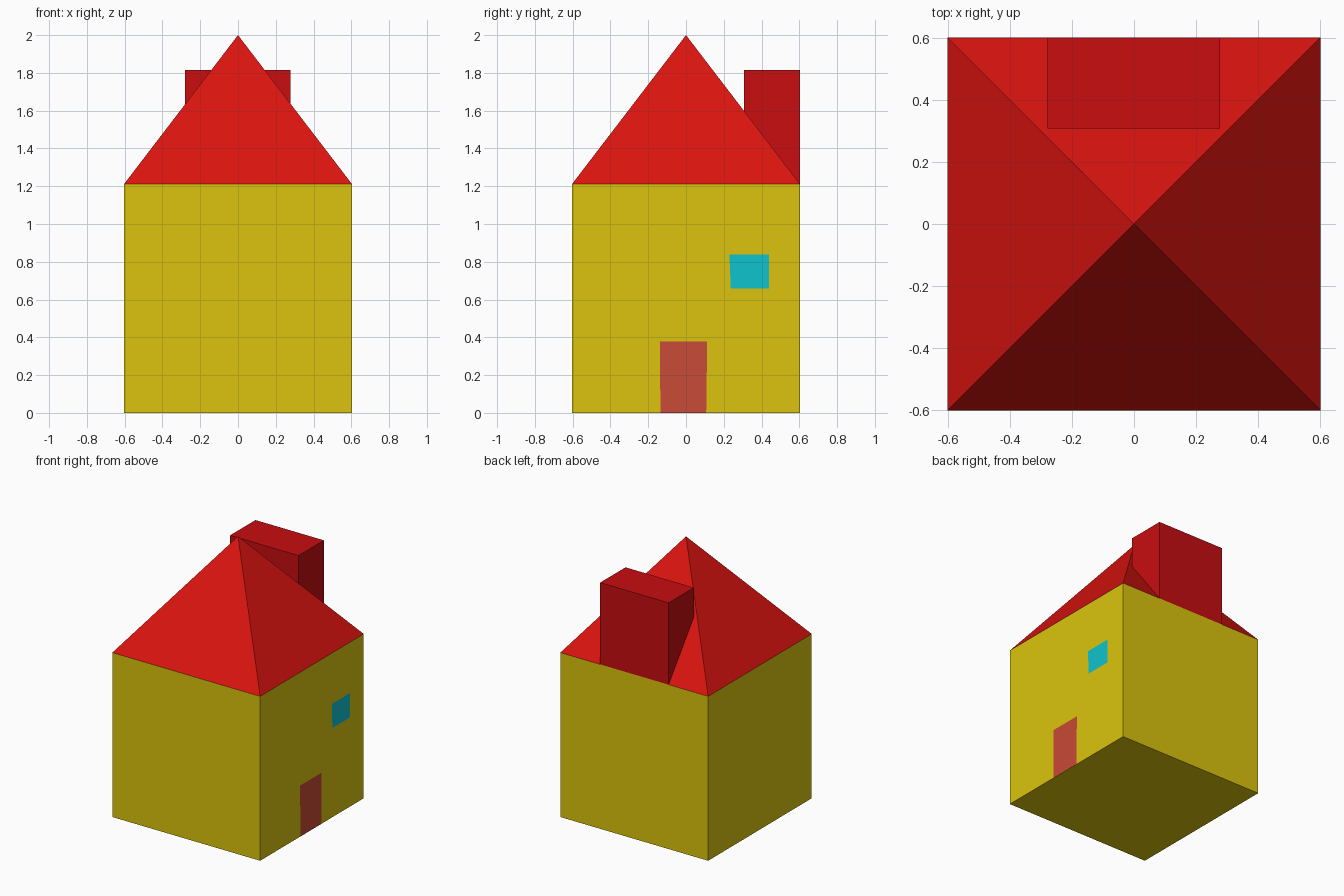
import bpy, bmesh

if "Cube" in bpy.data.objects:
    bpy.data.objects.remove(bpy.data.objects["Cube"])


def material(name, r, g, b):
    m = bpy.data.materials.new(name)
    m.diffuse_color = (r, g, b, 1)
    m.use_nodes = True
    m.node_tree.nodes["Principled BSDF"].inputs["Base Color"].default_value = m.diffuse_color
    return m


def make_object(name, bm, mat):
    bmesh.ops.recalc_face_normals(bm, faces=bm.faces)
    mesh = bpy.data.meshes.new(name)
    bm.to_mesh(mesh)
    bm.free()
    mesh.materials.append(mat)
    obj = bpy.data.objects.new(name, mesh)
    bpy.context.collection.objects.link(obj)
    return obj


def box(name, lo, hi, mat):
    bm = bmesh.new()
    bmesh.ops.create_cube(bm, size=1)
    for v in bm.verts:
        v.co = [lo[i] + (v.co[i] + 0.5) * (hi[i] - lo[i]) for i in range(3)]
    return make_object(name, bm, mat)


def wall_panel(name, outline, mat):
    # Flat patch just proud of the right wall; outline is (y, z)
    bm = bmesh.new()
    face = bm.faces.new([bm.verts.new((HALF + 0.001, y, z)) for y, z in outline])
    face.normal_update()
    obj = make_object(name, bm, mat)
    if obj.data.polygons[0].normal.x < 0:
        obj.data.flip_normals()
    return obj


HALF, EAVES, PEAK = 0.603, 1.212, 2.0
yellow = material("wall_yellow", 0.71, 0.55, 0.004)
red = material("roof_red", 0.71, 0.007, 0.005)
dark_red = material("chimney_red", 0.58, 0.004, 0.005)
cyan = material("window_cyan", 0.005, 0.55, 0.61)
brick = material("door_red", 0.58, 0.07, 0.038)

# Walls
box("walls", (-HALF, -HALF, 0), (HALF, HALF, EAVES), yellow)

# Pyramid roof: square base drawn up to the apex
bm = bmesh.new()
base = [bm.verts.new((x * HALF, y * HALF, EAVES))
        for x, y in ((-1, -1), (1, -1), (1, 1), (-1, 1))]
apex = bm.verts.new((0, 0, PEAK))
bm.faces.new(base)
for i in range(4):
    bm.faces.new((base[i], base[(i + 1) % 4], apex))
make_object("roof", bm, red)

# Chimney flush with the back wall
box("chimney", (-0.28, 0.308, EAVES), (0.278, HALF, 1.815), dark_red)

# Door and window on the right wall
wall_panel("door", [(-0.135, 0), (0.107, 0), (0.112, 0.377), (-0.139, 0.377)], brick)
wall_panel("window", [(0.237, 0.658), (0.44, 0.658), (0.44, 0.838), (0.23, 0.838)], cyan)
